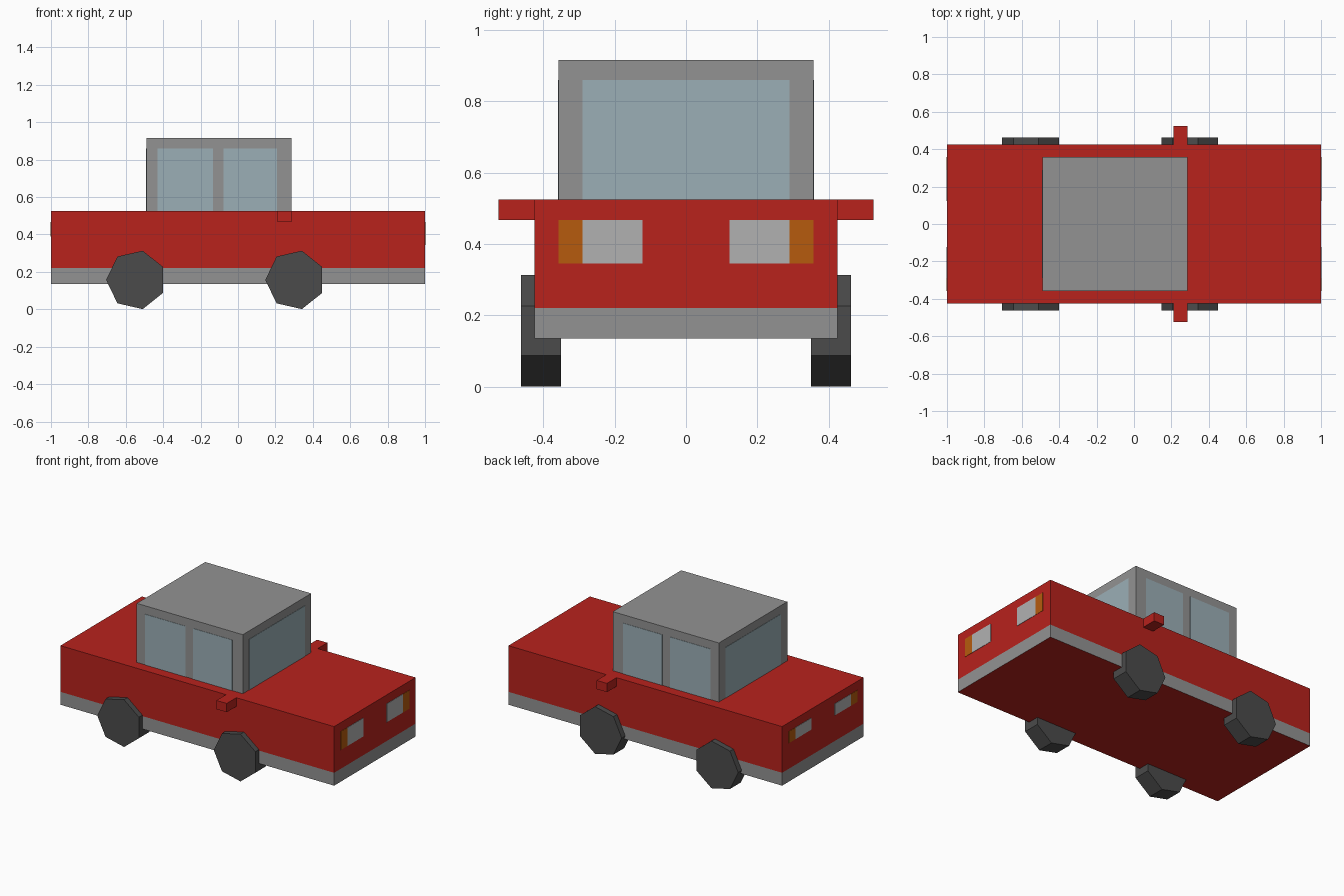
import bpy, bmesh, math
from mathutils import Matrix

if "Cube" in bpy.data.objects:
    bpy.data.objects.remove(bpy.data.objects["Cube"])


def material(name, r, g, b):
    m = bpy.data.materials.new(name)
    m.diffuse_color = (r, g, b, 1)
    m.use_nodes = True
    m.node_tree.nodes["Principled BSDF"].inputs["Base Color"].default_value = m.diffuse_color
    return m


RED = material("red_paint", 0.48, 0.016, 0.012)
GREY = material("grey_trim", 0.29, 0.29, 0.29)
GLASS = material("glass", 0.33, 0.43, 0.47)
LAMP = material("lamp_white", 0.44, 0.44, 0.44)
AMBER = material("amber", 0.47, 0.105, 0.004)
RUBBER = material("rubber", 0.07, 0.07, 0.07)


def finish(name, bm, *mats):
    bmesh.ops.recalc_face_normals(bm, faces=bm.faces)
    mesh = bpy.data.meshes.new(name)
    bm.to_mesh(mesh)
    bm.free()
    for m in mats:
        mesh.materials.append(m)
    ob = bpy.data.objects.new(name, mesh)
    bpy.context.collection.objects.link(ob)
    return ob


def box_bm(x, y, z):
    bm = bmesh.new()
    size = Matrix.Diagonal((x[1] - x[0], y[1] - y[0], z[1] - z[0], 1))
    centre = Matrix.Translation((sum(x) / 2, sum(y) / 2, sum(z) / 2))
    bmesh.ops.create_cube(bm, size=1, matrix=centre @ size)
    return bm


def box(name, x, y, z, mat):
    return finish(name, box_bm(x, y, z), mat)


def around(v, t=0.002):
    return (v - t, v + t)


# Body with a grey sill band around the lower sides
W = 0.425
bm = box_bm((-1, 1), (-W, W), (0.135, 0.525))
bmesh.ops.bisect_plane(bm, geom=bm.verts[:] + bm.edges[:] + bm.faces[:],
                       plane_co=(0, 0, 0.22), plane_no=(0, 0, 1))
bm.normal_update()
for f in bm.faces:
    if abs(f.normal.z) < 0.5 and f.calc_center_median().z < 0.22:
        f.material_index = 1
finish("body", bm, RED, GREY)

# Cabin with flush windows
CX, CY = (-0.49, 0.285), 0.357
GZ = (0.525, 0.86)
box("cabin", CX, (-CY, CY), (0.525, 0.915), GREY)
box("windscreen", around(CX[1]), (-0.29, 0.29), GZ, GLASS)
box("rear_window", around(CX[0]), (-0.29, 0.29), GZ, GLASS)

for side, s in (("right", -1), ("left", 1)):
    def span(a, b):
        return tuple(sorted((s * a, s * b)))

    # Side windows
    box(side + "_rear_side_window", (-0.43, -0.133), around(s * CY), GZ, GLASS)
    box(side + "_front_side_window", (-0.077, 0.208), around(s * CY), GZ, GLASS)

    # Door mirror
    box(side + "_mirror", (0.21, 0.285), span(W, 0.525), (0.467, 0.525), RED)

    # Lamps and indicators at both ends
    for end, x, z in (("front", 1, (0.345, 0.467)), ("rear", -1, (0.39, 0.467))):
        box(f"{side}_{end}_lamp", around(x), span(0.122, 0.29), z, LAMP)
        box(f"{side}_{end}_indicator", around(x), span(0.29, 0.357), z, AMBER)

    # Seven-sided wheels, one corner pointing backwards
    for end, x in (("front", 0.306), ("rear", -0.545)):
        bm = bmesh.new()
        bmesh.ops.create_cone(bm, cap_ends=True, segments=7,
                              radius1=0.16, radius2=0.16, depth=0.112)
        low = min(v.co.x for v in bm.verts)
        corner = min(bm.verts, key=lambda v: v.co.y)
        turn = math.pi - math.atan2(corner.co.y, corner.co.x)
        bm.transform(Matrix.Translation((x, s * 0.406, 0.157))
                     @ Matrix.Rotation(math.pi / 2, 4, 'X')
                     @ Matrix.Rotation(turn, 4, 'Z'))
        finish(f"{side}_{end}_wheel", bm, RUBBER)
